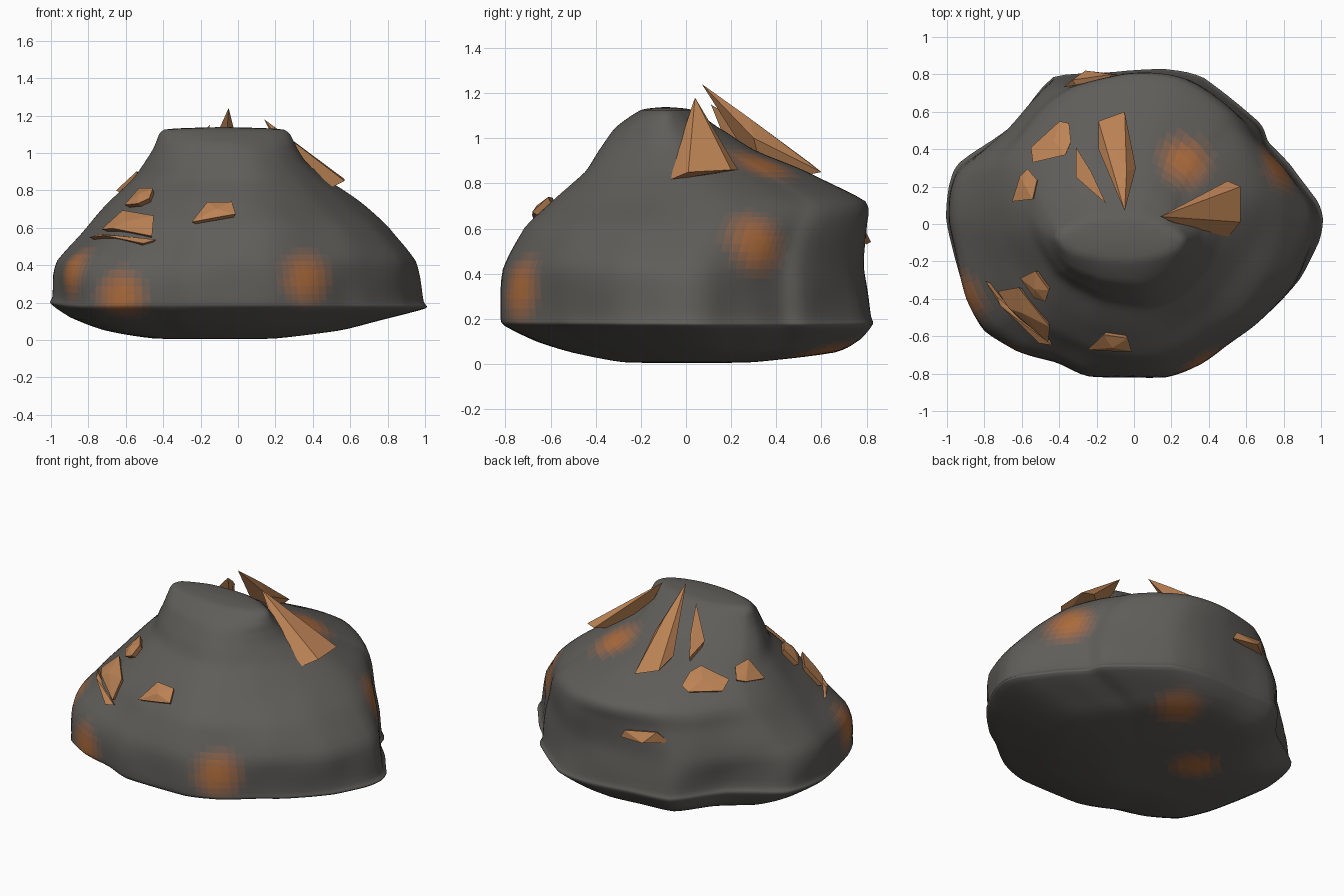
import bpy, bmesh, math
from mathutils import Vector, noise
from mathutils.bvhtree import BVHTree

if "Cube" in bpy.data.objects:
    bpy.data.objects.remove(bpy.data.objects["Cube"])


def material(name, rgb):
    m = bpy.data.materials.new(name)
    m.diffuse_color = (*rgb, 1)
    m.use_nodes = True
    m.node_tree.nodes["Principled BSDF"].inputs["Base Color"].default_value = m.diffuse_color
    return m


def spline(pts, steps, closed):
    """Catmull-Rom resampling of a list of tuples, pulled towards straight lines."""
    n, out = len(pts), []
    get = (lambda i: pts[i % n]) if closed else (lambda i: pts[max(0, min(n - 1, i))])
    for i in range(n if closed else n - 1):
        for s in range(steps):
            t = s / steps
            out.append([0.5 * (2*b + (c-a)*t + (2*a-5*b+4*c-d)*t*t + (3*b-a-3*c+d)*t**3) * 0.6
                        + 0.4 * (b + (c-b)*t)
                        for a, b, c, d in zip(get(i-1), get(i), get(i+1), get(i+2))])
    if not closed:
        out.append(list(pts[-1]))
    return out


def ramp(z, a, b):
    t = max(0, min(1, (z - a) / (b - a)))
    return t * t * (3 - 2*t)


# Plan outline of the boulder
OUTLINE = [(1, .02), (.97, .12), (.83, .31), (.71, .43), (.66, .54), (.37, .78), (.16, .825),
           (-.1, .81), (-.43, .78), (-.66, .52), (-.93, .32), (-.98, .2), (-1, .02), (-.96, -.2),
           (-.9, -.4), (-.8, -.58), (-.64, -.68), (-.43, -.74), (-.24, -.82), (.17, -.82),
           (.36, -.75), (.55, -.61), (.68, -.52), (.88, -.3), (.98, -.1)]
# Levels: z, xmin, xmax, ymin, ymax
LEVELS = [(.005, -.12, -.08, -.02, .02), (.008, -.45, .2, -.28, .3), (.05, -.72, .54, -.5, .66),
          (.1, -.9, .74, -.66, .77), (.168, -1, 1, -.8, .825), (.21, -.99, .99, -.82, .815),
          (.42, -.98, .95, -.81, .79), (.6, -.83, .8, -.73, .79), (.72, -.72, .65, -.6, .78),
          (.85, -.58, .47, -.44, .53), (.95, -.51, .36, -.38, .3), (1.05, -.45, .30, -.31, .14),
          (1.125, -.4, .24, -.2, .03), (1.138, -.1, -.06, -.1, -.08)]
# Glowing ore stains: centre of each
STAINS = [(-.62, -.66, .23), (.37, -.74, .33), (.78, .32, .54), (.28, .34, .9), (-.86, -.38, .36),
          (.16, .6, .05), (-.3, .2, .01)]

# Boulder body lofted through the levels; higher rings get rounder
bm = bmesh.new()
ring = spline(OUTLINE, 5, True)
loops = []
for z, x0, x1, y0, y1 in spline(LEVELS, 5, False):
    loop = []
    for ox, oy in ring:
        u, v = ox, oy / .825
        ang, rad = math.atan2(v, u), math.hypot(u, v)
        rad += (1 - rad) * .65 * ramp(z, .2, .7)
        # fuller shoulders at the back right and front right, worn away at the front left
        rad += .05 * max(0, math.cos(ang - .8))**3 * ramp(z, .4, .7) * (1 - ramp(z, .8, 1))
        rad += .04 * max(0, math.cos(ang + .8))**3 * ramp(z, .7, .9)
        rad -= .07 * max(0, math.cos(ang + 2.36))**3 * ramp(z, .3, .6)
        # underside lifts towards the back left
        lift = .04 * max(0, math.cos(ang - 2.5))**2 * ramp(z, .03, .12) * (1 - ramp(z, .2, .5))
        p = Vector(((x0+x1)/2 + (x1-x0)/2 * rad * math.cos(ang),
                    (y0+y1)/2 + (y1-y0)/2 * rad * math.sin(ang), z + lift))
        side = Vector((p.x, p.y, 0))
        if side.length > .05 and z < 1.05:
            p += side.normalized() * noise.noise(p * 3.2) * .02 * min(1, z * 3)
        loop.append(bm.verts.new(p))
    loops.append(loop)
n = len(ring)
for a, b in zip(loops, loops[1:]):
    for i in range(n):
        bm.faces.new((a[i], a[(i+1) % n], b[(i+1) % n], b[i]))
bm.faces.new(loops[0][::-1])
bm.faces.new(loops[-1])
bmesh.ops.recalc_face_normals(bm, faces=bm.faces)
tree = BVHTree.FromBMesh(bm)

# Stone shades from plain rock to full stain
ROCK, STAIN, SHADES = Vector((.115, .11, .1)), Vector((.42, .15, .045)), 12
spots = [tree.find_nearest(Vector(s))[0] for s in STAINS]
for f in bm.faces:
    f.smooth = True
    d = min((f.calc_center_median() - s).length for s in spots)
    f.material_index = round(ramp(.2 - d, 0, .18) * (SHADES - 1))
mesh = bpy.data.meshes.new("boulder")
bm.to_mesh(mesh)
bm.free()
for i in range(SHADES):
    mesh.materials.append(material(f"stone_{i}", ROCK.lerp(STAIN, i / (SHADES - 1))))
bpy.context.collection.objects.link(bpy.data.objects.new("boulder", mesh))

ORE = material("copper_ore", (.5, .225, .09))


def shard(name, pts):
    """Faceted convex chunk around the given points."""
    b = bmesh.new()
    for p in pts:
        b.verts.new(p)
    res = bmesh.ops.convex_hull(b, input=b.verts)
    loose = [v for v in res["geom_interior"] if isinstance(v, bmesh.types.BMVert)]
    bmesh.ops.delete(b, geom=loose, context="VERTS")
    bmesh.ops.recalc_face_normals(b, faces=b.faces)
    me = bpy.data.meshes.new(name)
    b.to_mesh(me)
    b.free()
    me.materials.append(ORE)
    bpy.context.collection.objects.link(bpy.data.objects.new(name, me))


def plate(name, outline, lift=.03):
    """Chunk lying on the boulder, traced from its plan outline."""
    pts, mid, up = [], Vector(), Vector()
    for x, y in outline:
        hit, nor, _, _ = tree.ray_cast(Vector((x, y, 3)), Vector((0, 0, -1)))
        if hit:
            pts.append(hit + nor * lift * .6)
            mid += hit / len(outline)
            up += nor
    up.normalize()
    shard(name, pts + [mid + (p - mid) * .6 - up * .06 for p in pts] + [mid + up * lift])


# Long spikes near the summit
shard("summit_spike", [(-.05, .07, 1.24), (-.19, .55, .89), (-.05, .6, .85), (.01, .3, 1.0),
                       (-.19, .4, .93), (-.04, .28, 1.09), (-.08, .35, .8)])
shard("right_spike", [(.14, .04, 1.18), (.5, .23, .86), (.57, .2, .86), (.57, .01, .85),
                      (.49, -.085, .81), (.29, -.03, .98), (.38, .1, .98), (.3, .05, .85)])
shard("small_spike", [(-.15, .11, 1.15), (-.31, .41, .95), (-.23, .28, 1.04), (-.31, .25, 1.0),
                      (-.22, .25, .8)])
# Chunk low on the back
shard("back_chunk", [(-.39, .72, .54), (-.09, .8, .53), (-.12, .8, .58), (-.33, .77, .61),
                     (-.26, .82, .54), (-.25, .65, .56)])

# Chunks resting on the slopes
plate("back_left_chunk", [(-.54, .4), (-.39, .54), (-.34, .53), (-.33, .43), (-.36, .36), (-.53, .32)], .04)
plate("left_chunk", [(-.64, .12), (-.6, .25), (-.56, .29), (-.51, .23), (-.53, .13)])
plate("front_left_upper_chunk", [(-.59, -.28), (-.51, -.24), (-.44, -.34), (-.46, -.4), (-.52, -.38)], .05)
plate("front_left_middle_chunk", [(-.71, -.35), (-.6, -.33), (-.44, -.53), (-.45, -.61), (-.65, -.44)], .05)
plate("front_left_lower_chunk", [(-.78, -.3), (-.72, -.38), (-.43, -.63), (-.5, -.62), (-.7, -.43)], .04)
plate("front_chunk", [(-.24, -.65), (-.16, -.57), (-.03, -.59), (-.01, -.66), (-.1, -.66)], .05)
